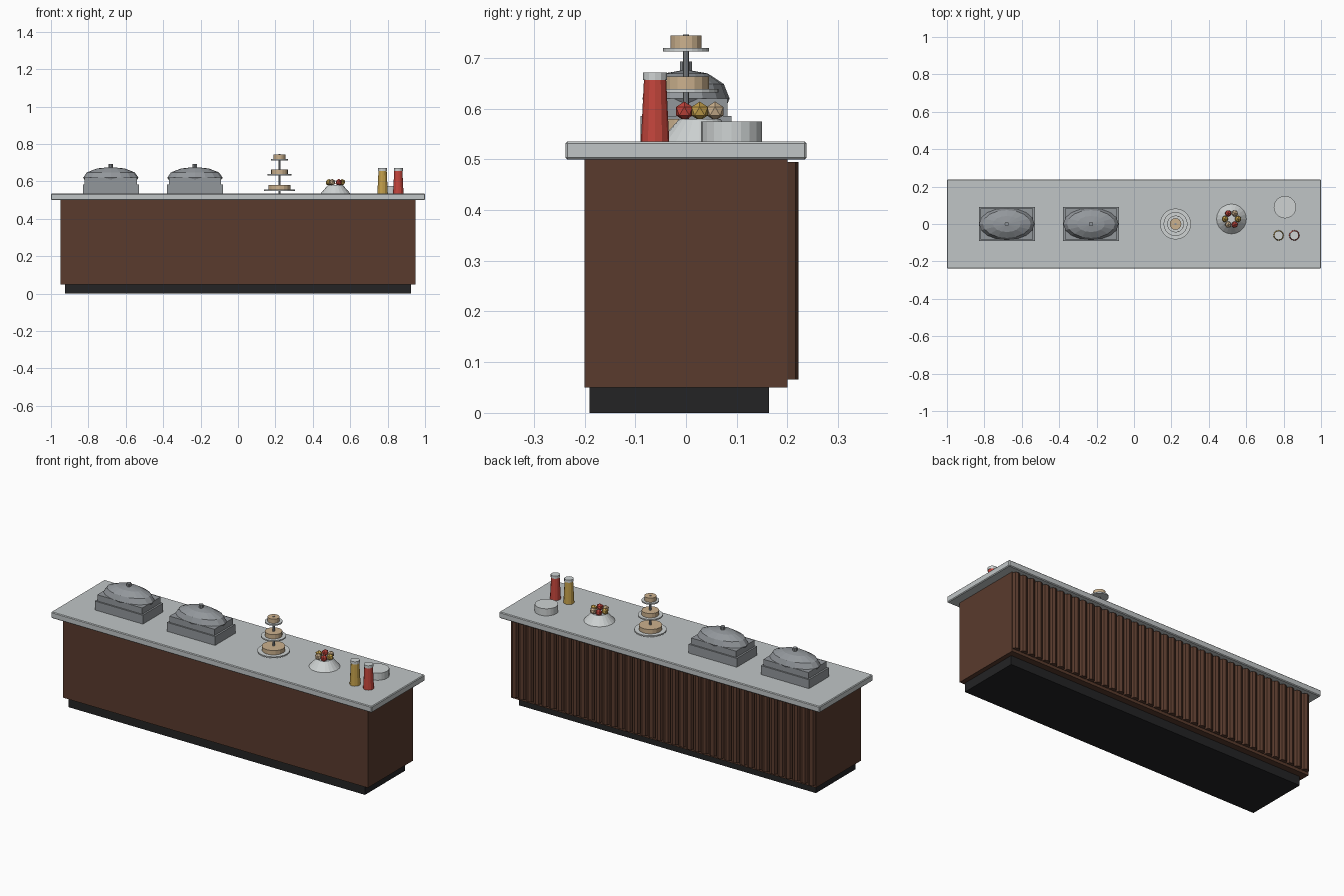
import bpy, bmesh, math
from mathutils import Matrix

if "Cube" in bpy.data.objects:
    bpy.data.objects.remove(bpy.data.objects["Cube"])


def mat(name, rgb):
    m = bpy.data.materials.new(name)
    m.diffuse_color = (*rgb, 1)
    m.use_nodes = True
    m.node_tree.nodes["Principled BSDF"].inputs["Base Color"].default_value = m.diffuse_color
    return m


WOOD = mat("brown wood", (0.10, 0.043, 0.026))
BLACK = mat("black plinth", (0.017, 0.017, 0.018))
STONE = mat("pale grey stone", (0.53, 0.56, 0.565))
STEEL = mat("steel", (0.29, 0.31, 0.33))
WHITE = mat("off white china", (0.62, 0.65, 0.65))
CAKE = mat("tan cake", (0.60, 0.44, 0.27))
RED = mat("red", (0.55, 0.06, 0.045))
GOLD = mat("mustard gold", (0.55, 0.35, 0.07))


def finish(name, bm, material):
    me = bpy.data.meshes.new(name)
    bm.to_mesh(me)
    bm.free()
    ob = bpy.data.objects.new(name, me)
    me.materials.append(material)
    bpy.context.collection.objects.link(ob)
    return ob


def box(name, x0, x1, y0, y1, z0, z1, material, bevel=0):
    bm = bmesh.new()
    m = Matrix.Translation(((x0 + x1) / 2, (y0 + y1) / 2, (z0 + z1) / 2)) @ \
        Matrix.Diagonal((x1 - x0, y1 - y0, z1 - z0, 1))
    bmesh.ops.create_cube(bm, size=1, matrix=m)
    if bevel:
        bmesh.ops.bevel(bm, geom=bm.edges[:], offset=bevel, segments=1, affect='EDGES')
    return finish(name, bm, material)


def cone(name, x, y, z0, z1, r0, r1, material, sides=16):
    bm = bmesh.new()
    bmesh.ops.create_cone(bm, cap_ends=True, segments=sides, radius1=r0, radius2=r1,
                          depth=z1 - z0, matrix=Matrix.Translation((x, y, (z0 + z1) / 2))
                          @ Matrix.Rotation(math.pi / 2, 4, 'Z'))
    return finish(name, bm, material)


# counter
TOP = 0.535
box("plinth", -0.925, 0.925, -0.19, 0.164, 0, 0.05, BLACK)
box("counter_body", -0.95, 0.95, -0.2, 0.2, 0.05, 0.5, WOOD)
box("countertop", -1, 1, -0.238, 0.238, 0.5, TOP, STONE, 0.004)

# fluted slats along the back
N = 40
for i in range(N):
    x = -0.926 + 1.852 * i / (N - 1)
    cone(f"back_slat_{i}", x, 0.2, 0.066, 0.495, 0.022, 0.022, WOOD, 8)

# chafing dishes
for k, x in enumerate((-0.68, -0.23)):
    box(f"dish_base_{k}", x - 0.15, x + 0.15, -0.09, 0.09, TOP, 0.585, STEEL)
    box(f"dish_pan_{k}", x - 0.14, x + 0.14, -0.082, 0.082, 0.585, 0.62, STEEL)
    bm = bmesh.new()
    bmesh.ops.create_uvsphere(bm, u_segments=16, v_segments=6, radius=1,
                              matrix=Matrix.Translation((x, 0, 0.62))
                              @ Matrix.Diagonal((0.148, 0.086, 0.057, 1)))
    finish(f"dish_lid_{k}", bm, STEEL)
    cone(f"lid_knob_{k}", x, 0, 0.67, 0.693, 0.012, 0.012, STEEL, 10)

# tiered cake stand
SX = 0.222
cone("stand_pole", SX, 0, TOP, 0.746, 0.006, 0.006, STEEL, 8)
for k, (z, rp, rc) in enumerate(((0.549, 0.083, 0.06), (0.632, 0.064, 0.045), (0.713, 0.045, 0.031))):
    cone(f"stand_plate_{k}", SX, 0, z, z + 0.007, rp, rp, WHITE, 24)
    cone(f"cake_{k}", SX, 0, z + 0.007, z + 0.031, rc, rc, CAKE, 16)

# fruit on its pedestal bowl
FX, FY = 0.521, 0.027
cone("fruit_bowl", FX, FY, TOP, 0.58, 0.08, 0.04, WHITE, 20)
for i in range(6):
    a = i * math.pi / 3
    bm = bmesh.new()
    bmesh.ops.create_icosphere(bm, subdivisions=1, radius=0.019, matrix=Matrix.Translation(
        (FX + 0.035 * math.cos(a), FY + 0.035 * math.sin(a), 0.595)))
    finish(f"fruit_{i}", bm, (GOLD, CAKE, RED)[i % 3])

# sauce bottles
for name, x, m in (("mustard", 0.773, GOLD), ("ketchup", 0.857, RED)):
    cone(f"{name}_bottle", x, -0.061, TOP, 0.656, 0.028, 0.022, m, 12)
    cone(f"{name}_cap", x, -0.061, 0.656, 0.671, 0.024, 0.024, WHITE, 12)

# stack of plates
cone("plate_stack", 0.807, 0.09, TOP, 0.575, 0.06, 0.06, WHITE, 20)
